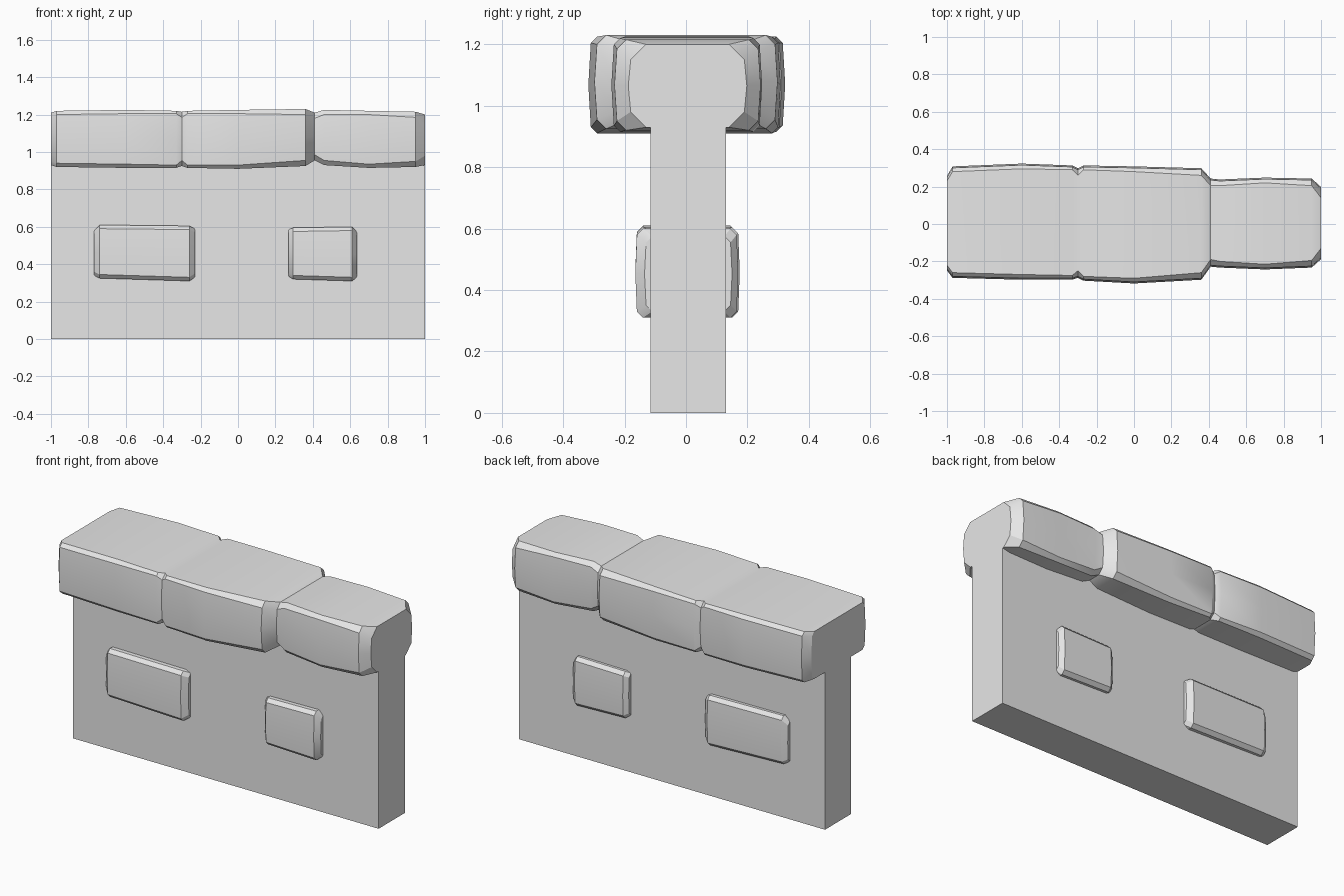
import bpy
import bmesh

default_cube = bpy.data.objects.get("Cube")
if default_cube:
    bpy.data.objects.remove(default_cube, do_unlink=True)

# Single stone colour
stone = bpy.data.materials.new("light grey stone")
stone.use_nodes = True
colour = (0.8, 0.8, 0.8, 1.0)
stone.diffuse_color = colour
stone.node_tree.nodes["Principled BSDF"].inputs["Base Color"].default_value = colour


def finish(bm, name):
    """Turn a bmesh into a named, coloured object."""
    bmesh.ops.recalc_face_normals(bm, faces=bm.faces)
    mesh = bpy.data.meshes.new(name)
    bm.to_mesh(mesh)
    bm.free()
    mesh.materials.append(stone)
    obj = bpy.data.objects.new(name, mesh)
    bpy.context.collection.objects.link(obj)
    return obj


def section(front, back, bottom, top, cut, bulge):
    """Rectangle with cut corners and slightly bulging front and back."""
    middle = (bottom + top) / 2
    return [
        (front + cut, bottom), (back - cut, bottom),
        (back, bottom + cut), (back + bulge, middle), (back, top - cut),
        (back - cut, top), (front + cut, top),
        (front, top - cut), (front - bulge, middle), (front, bottom + cut),
    ]


def hewn_stone(name, stations, bulge):
    """Loft along x; each station is x, front, back, bottom, top, corner cut."""
    bm = bmesh.new()
    rings = []
    for x, *shape in stations:
        rings.append([bm.verts.new((x, y, z)) for y, z in section(*shape, bulge)])
    for first, second in zip(rings, rings[1:]):
        for i in range(len(first)):
            j = (i + 1) % len(first)
            bm.faces.new((first[i], first[j], second[j], second[i]))
    bm.faces.new(rings[0])
    bm.faces.new(rings[-1])
    obj = finish(bm, name)
    bpy.ops.object.select_all(action="DESELECT")
    obj.select_set(True)
    bpy.context.view_layer.objects.active = obj
    bpy.ops.object.shade_smooth_by_angle(angle=0.5)
    return obj


# Plain wall slab
bm = bmesh.new()
bmesh.ops.create_cube(bm, size=1)
for v in bm.verts:
    v.co.x *= 2
    v.co.y = 0.13 if v.co.y > 0 else -0.115
    v.co.z += 0.5
finish(bm, "wall")

# Coping of three worn stones, the last one narrower
hewn_stone("coping", [
    (-1, -0.24, 0.25, 0.93, 1.21, 0.02),
    (-0.97, -0.28, 0.3, 0.92, 1.22, 0.02),
    (-0.6, -0.29, 0.315, 0.915, 1.225, 0.02),
    (-0.33, -0.29, 0.305, 0.915, 1.22, 0.015),
    (-0.3, -0.28, 0.29, 0.925, 1.215, 0.03),
    (-0.27, -0.295, 0.305, 0.915, 1.22, 0.015),
    (0, -0.31, 0.3, 0.91, 1.225, 0.02),
    (0.36, -0.29, 0.29, 0.925, 1.23, 0.03),
    (0.41, -0.22, 0.235, 0.955, 1.21, 0.03),
    (0.46, -0.225, 0.23, 0.93, 1.225, 0.025),
    (0.7, -0.235, 0.24, 0.915, 1.22, 0.02),
    (0.95, -0.225, 0.235, 0.92, 1.215, 0.03),
    (1, -0.18, 0.19, 0.93, 1.2, 0.05),
], 0.008)

# Bricks passing through the wall, proud on both faces
hewn_stone("wide_brick", [
    (-0.77, -0.13, 0.145, 0.34, 0.58, 0.02),
    (-0.74, -0.16, 0.165, 0.325, 0.61, 0.02),
    (-0.26, -0.16, 0.17, 0.31, 0.605, 0.02),
    (-0.23, -0.13, 0.145, 0.33, 0.59, 0.02),
], 0.005)
hewn_stone("narrow_brick", [
    (0.27, -0.13, 0.145, 0.335, 0.585, 0.02),
    (0.295, -0.16, 0.165, 0.32, 0.595, 0.02),
    (0.61, -0.16, 0.165, 0.31, 0.6, 0.02),
    (0.635, -0.13, 0.145, 0.33, 0.575, 0.02),
], 0.005)
